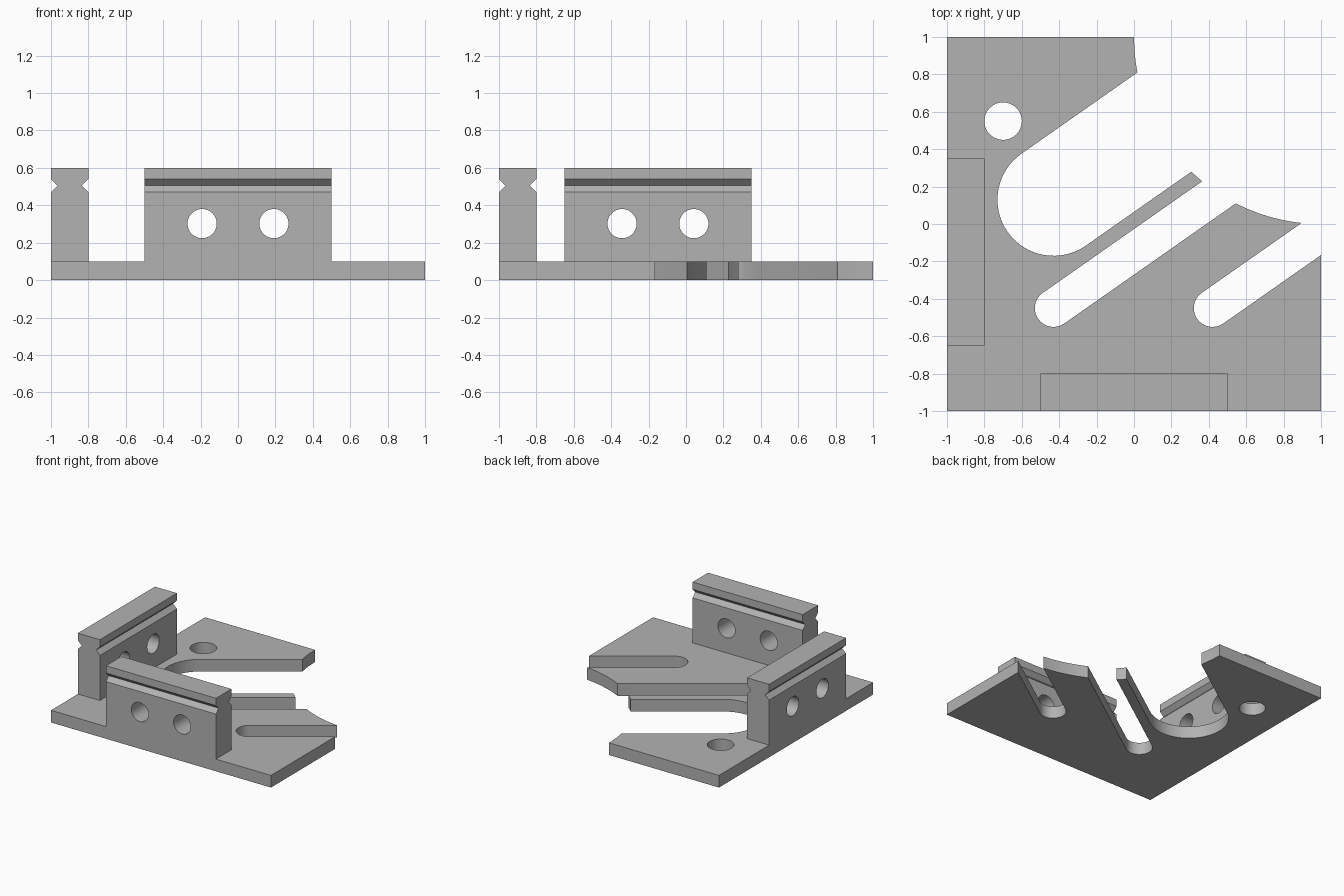
import bpy, bmesh, math
from mathutils import Matrix, Vector

cube = bpy.data.objects.get("Cube")
if cube:
    bpy.data.objects.remove(cube, do_unlink=True)

grey = bpy.data.materials.new("machined grey")
grey.use_nodes = True
colour = (0.45, 0.45, 0.45, 1)
grey.diffuse_color = colour
grey.node_tree.nodes["Principled BSDF"].inputs["Base Color"].default_value = colour

THICK = 0.1
SLANT = math.radians(35)


def prism(name, outline, depth, matrix=Matrix()):
    """Extrude a 2D outline along local z, then place it."""
    bm = bmesh.new()
    face = bm.faces.new([bm.verts.new((x, y, 0)) for x, y in outline])
    ext = bmesh.ops.extrude_face_region(bm, geom=[face])
    moved = [v for v in ext["geom"] if isinstance(v, bmesh.types.BMVert)]
    bmesh.ops.translate(bm, verts=moved, vec=(0, 0, depth))
    bmesh.ops.recalc_face_normals(bm, faces=bm.faces)
    bm.transform(matrix)
    bmesh.ops.recalc_face_normals(bm, faces=bm.faces)
    mesh = bpy.data.meshes.new(name)
    bm.to_mesh(mesh)
    bm.free()
    mesh.materials.append(grey)
    obj = bpy.data.objects.new(name, mesh)
    bpy.context.collection.objects.link(obj)
    return obj


def arc(radius, start, end, steps):
    angles = [start + (end - start) * i / steps for i in range(steps + 1)]
    return [(radius * math.cos(a), radius * math.sin(a)) for a in angles]


def circle(radius, steps=64):
    return arc(radius, 0, math.tau, steps)[:-1]


def cut(obj, cutter):
    """Subtract a cutter and remove it."""
    cutter.hide_render = True
    mod = obj.modifiers.new("cut", "BOOLEAN")
    mod.operation = "DIFFERENCE"
    mod.solver = "EXACT"
    mod.object = cutter
    bpy.context.view_layer.objects.active = obj
    bpy.ops.object.modifier_apply(modifier=mod.name)
    bpy.data.objects.remove(cutter, do_unlink=True)


def smooth(obj):
    bpy.ops.object.select_all(action="DESELECT")
    obj.select_set(True)
    bpy.context.view_layer.objects.active = obj
    bpy.ops.object.shade_smooth_by_angle(angle=math.radians(30))


# Base plate with a round corner bite, a bolt hole and three slanted slots
plate = prism("base_plate", [(-1, -1), (1, -1), (1, 1), (-1, 1)], THICK)
below = -0.1
cut(plate, prism("corner_cutter", circle(1.0, 96), 0.4, Matrix.Translation((1, 1, below))))
cut(plate, prism("bolt_cutter", circle(0.1), 0.4, Matrix.Translation((-0.7, 0.55, below))))
for x, y, radius in [(-0.43, 0.13, 0.3), (-0.43, -0.45, 0.1), (0.42, -0.45, 0.1)]:
    outline = arc(radius, math.pi / 2, math.pi * 1.5, 32) + [(2.2, -radius), (2.2, radius)]
    place = Matrix.Translation((x, y, below)) @ Matrix.Rotation(SLANT, 4, "Z")
    cut(plate, prism("slot_cutter", outline, 0.4, place))
smooth(plate)

# Upright rails: a V-grooved section swept lengthwise, pierced by two holes
side = [(0.1, THICK), (0.1, 0.47), (0.065, 0.505), (0.1, 0.54), (0.1, 0.6)]
section = side + [(-x, z) for x, z in reversed(side)]
# Section axes: local x -> across, local y -> up, local z -> along
along_x = Matrix(((0, 0, 1, 0), (1, 0, 0, 0), (0, 1, 0, 0), (0, 0, 0, 1)))
for name, centre, turn in [("front_rail", (0, -0.9, 0), 0),
                           ("right_rail", (-0.9, -0.15, 0), math.pi / 2)]:
    frame = Matrix.Translation(Vector(centre)) @ Matrix.Rotation(turn, 4, "Z")
    rail = prism(name, section, 1.0, frame @ Matrix.Translation((-0.5, 0, 0)) @ along_x)
    for offset in (-0.192, 0.192):
        bore = frame @ Matrix.Translation((offset, 0.2, 0.302)) @ Matrix.Rotation(math.pi / 2, 4, "X")
        cut(rail, prism("bore_cutter", circle(0.078, 48), 0.4, bore))
    smooth(rail)
